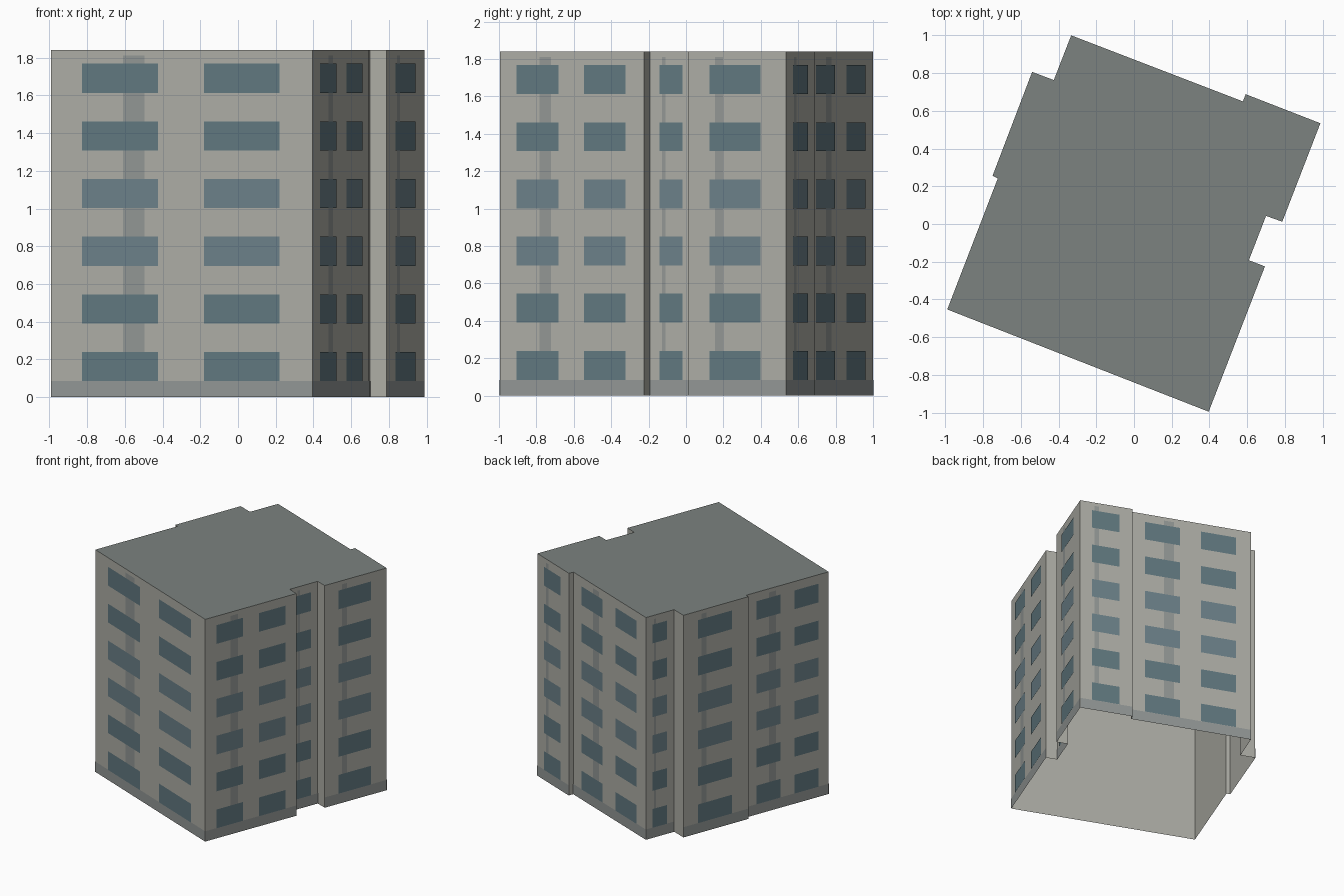
import bpy
from mathutils import Vector

if "Cube" in bpy.data.objects:
    bpy.data.objects.remove(bpy.data.objects["Cube"])

HEIGHT = 1.84
FLOORS, PITCH, SILL, HEAD = 6, 0.3055, 0.085, 0.24
SKIN = 0.002  # facade panels sit just proud of the wall

# Footprint, anticlockwise seen from above
PLAN = [(-0.99, -0.453), (0.396, -0.995), (0.694, -0.225), (0.609, -0.192),
        (0.70, 0.043), (0.786, 0.012), (0.988, 0.534), (0.592, 0.688),
        (0.577, 0.65), (-0.333, 1.0), (-0.425, 0.763), (-0.54, 0.806),
        (-0.75, 0.255), (-0.722, 0.242)]


def material(name, rgb):
    m = bpy.data.materials.new(name)
    m.diffuse_color = (*rgb, 1)
    m.use_nodes = True
    m.node_tree.nodes["Principled BSDF"].inputs["Base Color"].default_value = m.diffuse_color
    return m


def mesh_object(name, verts, faces, mat):
    me = bpy.data.meshes.new(name)
    me.from_pydata(verts, [], faces)
    me.materials.append(mat)
    ob = bpy.data.objects.new(name, me)
    bpy.context.collection.objects.link(ob)
    return ob


def panels(name, quads, mat):
    verts = [v for q in quads for v in q]
    faces = [tuple(range(i, i + 4)) for i in range(0, len(verts), 4)]
    return mesh_object(name, verts, faces, mat)


def wall_quad(a, b, u0, u1, z0, z1, layer=0):
    """Upright rectangle on wall a-b, u measured as a fraction of its length."""
    d = b - a
    out = Vector((d.y, -d.x)).normalized() * SKIN * layer
    p, q = a + d * u0 + out, a + d * u1 + out
    return [(p.x, p.y, z0), (q.x, q.y, z0), (q.x, q.y, z1), (p.x, p.y, z1)]


wall_mat = material("wall", (0.42, 0.42, 0.38))
roof_mat = material("roof", (0.20, 0.225, 0.215))
plinth_mat = material("plinth", (0.29, 0.31, 0.305))
stain_mat = material("stain", (0.29, 0.31, 0.30))
glass_mat = material("glass", (0.12, 0.19, 0.215))
glass_light_mat = material("glass_light", (0.15, 0.22, 0.25))

walls, plinths, stains, windows, mid_windows = [], [], [], [], []
pts = [Vector(p) for p in PLAN]
for a, b in zip(pts, pts[1:] + pts[:1]):
    walls.append(wall_quad(a, b, 0, 1, 0, HEIGHT))
    length = (b - a).length
    if length < 0.2:
        continue  # short returns are blank
    # Long walls carry two window columns, short ones a single column
    columns = [(0.118, 0.41), (0.585, 0.875)] if length > 0.65 else [(0.22, 0.745)]
    plinths.append(wall_quad(a, b, 0, 1, 0, SILL, 1))
    stains.append(wall_quad(a, b, 0.275, 0.357, SILL, 1.81, 1))
    for u0, u1 in columns:
        for f in range(FLOORS):
            group = mid_windows if f in (2, 3) else windows
            group.append(wall_quad(a, b, u0, u1, SILL + f * PITCH, HEAD + f * PITCH, 2))

# Open-bottomed shell, flat roof and facade panels
panels("walls", walls, wall_mat)
mesh_object("roof", [(p.x, p.y, HEIGHT) for p in pts], [tuple(range(len(pts)))], roof_mat)
panels("plinth", plinths, plinth_mat)
panels("wall_stains", stains, stain_mat)
panels("windows", windows, glass_mat)
panels("middle_windows", mid_windows, glass_light_mat)
